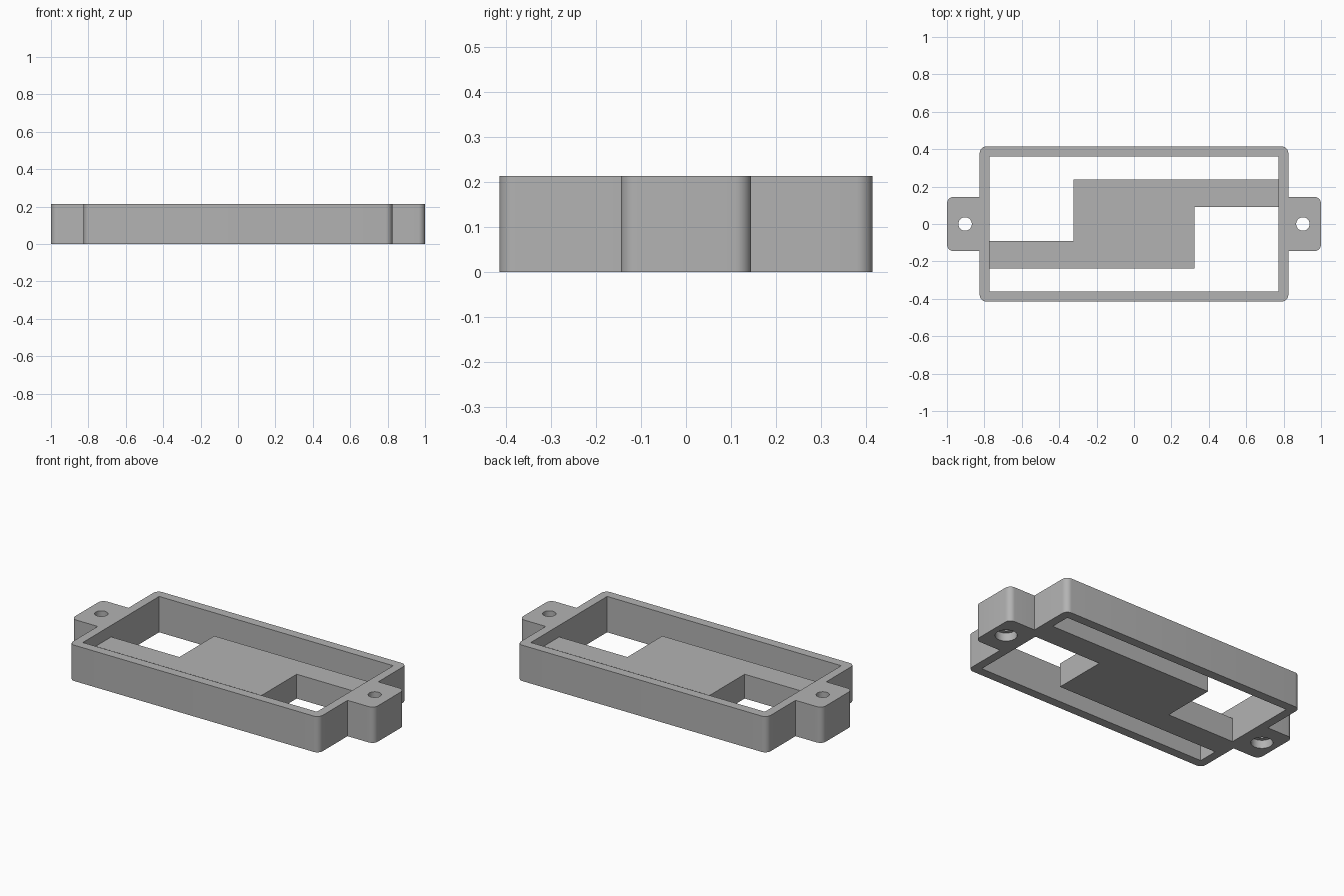
import bpy
import bmesh
from math import radians

cube = bpy.data.objects.get("Cube")
if cube:
    bpy.data.objects.remove(cube, do_unlink=True)

HEIGHT = 0.214
FLOOR = 0.145            # top of the inner plate
BODY_X, BODY_Y = 0.825, 0.415
IN_X, IN_Y = 0.773, 0.36
TAB_Y = 0.145
HOLE_X = 0.903
ROUND = 0.036

grey = bpy.data.materials.new("mid grey")
grey.use_nodes = True
colour = (0.45, 0.45, 0.45, 1)
grey.diffuse_color = colour
grey.node_tree.nodes["Principled BSDF"].inputs["Base Color"].default_value = colour


def prism(name, outline, z0, z1, rounded=()):
    """Extrude an outline upward; round the upright edges at the given corners."""
    bm = bmesh.new()
    face = bm.faces.new([bm.verts.new((x, y, z0)) for x, y in outline])
    top = bmesh.ops.extrude_face_region(bm, geom=[face])["geom"]
    moved = [v for v in top if isinstance(v, bmesh.types.BMVert)]
    bmesh.ops.translate(bm, verts=moved, vec=(0, 0, z1 - z0))
    bmesh.ops.recalc_face_normals(bm, faces=bm.faces)
    upright = [e for e in bm.edges
               if (e.verts[0].co - e.verts[1].co).xy.length < 1e-5
               and any((e.verts[0].co.xy - type(e.verts[0].co.xy)(c)).length < 1e-4
                       for c in rounded)]
    if upright:
        bmesh.ops.bevel(bm, geom=upright, offset=ROUND, segments=8,
                        profile=0.5, affect='EDGES')
    mesh = bpy.data.meshes.new(name)
    bm.to_mesh(mesh)
    bm.free()
    mesh.materials.append(grey)
    obj = bpy.data.objects.new(name, mesh)
    bpy.context.collection.objects.link(obj)
    return obj


def cylinder(name, x, radius, z0, z1):
    bpy.ops.mesh.primitive_cylinder_add(vertices=48, radius=radius, depth=z1 - z0,
                                        location=(x, 0, (z0 + z1) / 2))
    obj = bpy.context.object
    obj.name = name
    obj.data.materials.append(grey)
    return obj


def cut(target, cutter):
    mod = target.modifiers.new("cut", 'BOOLEAN')
    mod.operation = 'DIFFERENCE'
    mod.solver = 'EXACT'
    mod.object = cutter
    bpy.context.view_layer.objects.active = target
    bpy.ops.object.modifier_apply(modifier=mod.name)
    bpy.data.objects.remove(cutter, do_unlink=True)


# Body with a mounting tab at each end
half = [(BODY_X, -BODY_Y), (BODY_X, -TAB_Y), (1, -TAB_Y),
        (1, TAB_Y), (BODY_X, TAB_Y), (BODY_X, BODY_Y)]
outline = half + [(-x, -y) for x, y in half]
corners = [c for c in outline if abs(c[0]) == 1 or abs(c[1]) == BODY_Y]
frame = prism("bezel_frame", outline, 0, HEIGHT, corners)

# Pocket above the stepped inner plate
cut(frame, prism("pocket", [(-IN_X, -IN_Y), (IN_X, -IN_Y), (IN_X, IN_Y), (-IN_X, IN_Y)],
                 FLOOR, HEIGHT + 0.1))

# Two L-shaped windows, one the half-turn of the other
window = [(-IN_X, IN_Y), (-IN_X, -0.092), (-0.323, -0.092),
          (-0.323, 0.238), (IN_X, 0.238), (IN_X, IN_Y)]
for sign in (1, -1):
    cut(frame, prism("window", [(sign * x, sign * y) for x, y in window],
                     -0.1, HEIGHT + 0.1))

# Screw holes with wider recesses underneath
for sign in (1, -1):
    cut(frame, cylinder("screw_hole", sign * HOLE_X, 0.036, -0.1, HEIGHT + 0.1))
    cut(frame, cylinder("screw_recess", sign * HOLE_X, 0.06, -0.1, 0.05))

# Smooth the rounded corners, keep the rest crisp
bpy.ops.object.select_all(action='DESELECT')
frame.select_set(True)
bpy.context.view_layer.objects.active = frame
bpy.ops.object.shade_smooth_by_angle(angle=radians(30))
